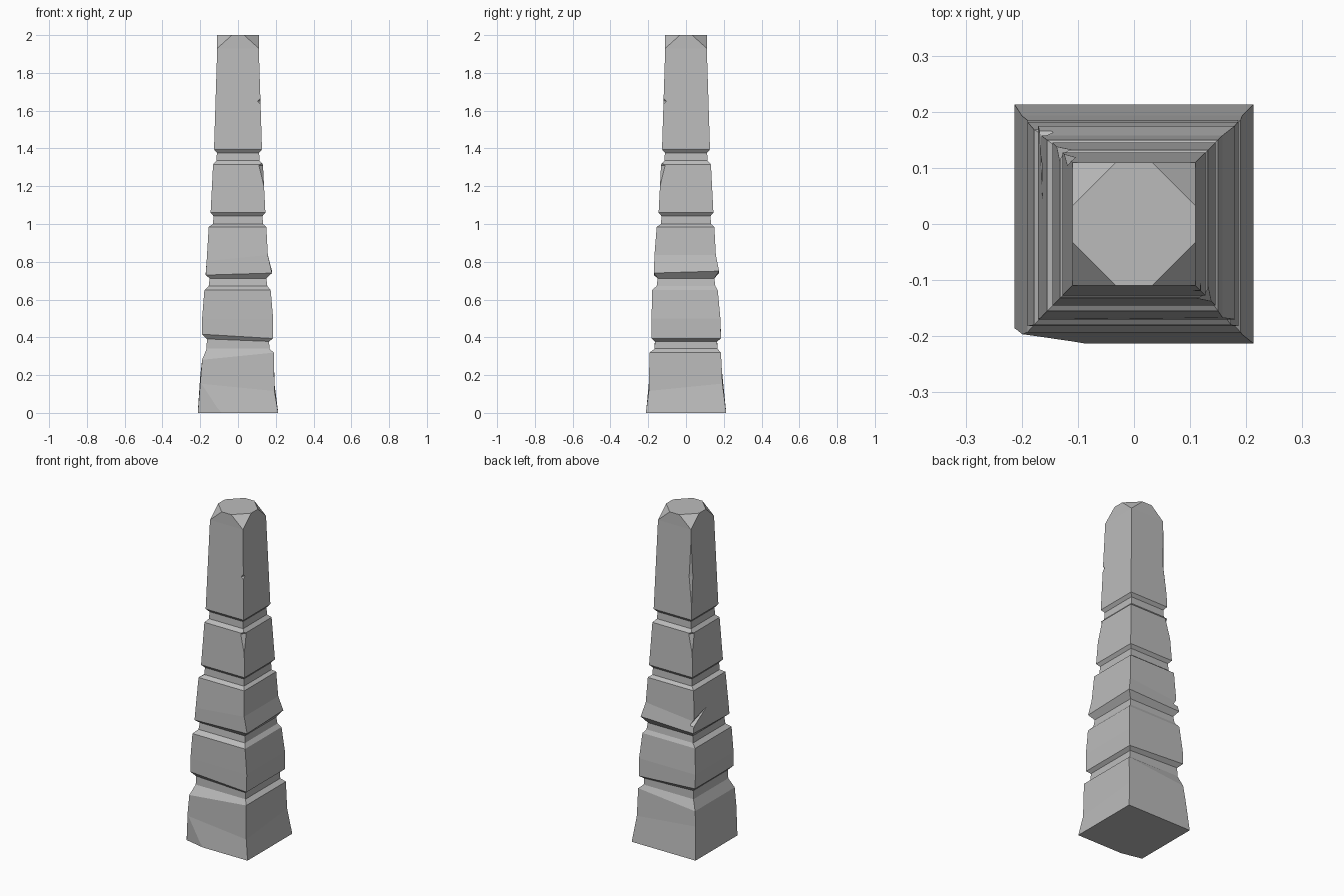
import bpy, bmesh
from mathutils import Vector

cube = bpy.data.objects.get("Cube")
if cube:
    bpy.data.objects.remove(cube, do_unlink=True)

stone = bpy.data.materials.new("grey stone")
stone.use_nodes = True
GREY = (0.5, 0.5, 0.5, 1)
stone.diffuse_color = GREY
stone.node_tree.nodes["Principled BSDF"].inputs["Base Color"].default_value = GREY


def make_object(name, bm):
    bmesh.ops.recalc_face_normals(bm, faces=bm.faces)
    mesh = bpy.data.meshes.new(name)
    bm.to_mesh(mesh)
    bm.free()
    mesh.materials.append(stone)
    obj = bpy.data.objects.new(name, mesh)
    bpy.context.collection.objects.link(obj)
    return obj


def ring(bm, z, left, right, front, back, tilt_x=0.0, tilt_y=0.0):
    """Rectangular cross-section whose height may lean across x and y."""
    corners = [(-left, -front), (right, -front), (right, back), (-left, back)]
    return [bm.verts.new((x, y, z + tilt_x * x + tilt_y * y)) for x, y in corners]


def square(bm, z, half, tilt_x=0.0, tilt_y=0.0):
    return ring(bm, z, half, half, half, half, tilt_x, tilt_y)


# Tapering pillar: carved blocks separated by narrow square necks
bm = bmesh.new()
rings = [
    square(bm, 0, 0.213),
    ring(bm, 0.155, 0.2, 0.193, 0.197, 0.193, -0.1, 0.1),
    ring(bm, 0.3, 0.19, 0.19, 0.193, 0.185, 0.1),
    square(bm, 0.34, 0.166),
    square(bm, 0.385, 0.165, -0.04),
    ring(bm, 0.405, 0.19, 0.185, 0.182, 0.185, -0.06),
    ring(bm, 0.5, 0.19, 0.186, 0.182, 0.182),
    ring(bm, 0.65, 0.178, 0.173, 0.18, 0.168),
    square(bm, 0.672, 0.155),
    square(bm, 0.712, 0.15),
    ring(bm, 0.74, 0.171, 0.18, 0.17, 0.175, 0.03, 0.03),
    ring(bm, 0.82, 0.166, 0.158, 0.167, 0.158, 0.1),
    ring(bm, 0.985, 0.155, 0.15, 0.155, 0.15),
]
for base, top, low, high, neck in ((1.06, 1.315, 0.145, 0.132, 0.13),
                                   (1.395, 1.93, 0.127, 0.11, 0.112)):
    rings += [square(bm, base - 0.06, neck + 0.002), square(bm, base - 0.018, neck),
              square(bm, base, low), square(bm, top, high)]
rings.append(square(bm, 2, 0.11))

for lower, upper in zip(rings, rings[1:]):
    for i in range(4):
        j = (i + 1) % 4
        bm.faces.new((lower[i], lower[j], upper[j], upper[i]))
bm.faces.new(rings[0][::-1])
bm.faces.new(rings[-1])

# Four clipped corners on the crown
for sx in (-1, 1):
    for sy in (-1, 1):
        a = Vector((sx * 0.032, sy * 0.11, 2))
        b = Vector((sx * 0.11, sy * 0.032, 2))
        c = Vector((sx * 0.11, sy * 0.11, 1.93))
        normal = (b - a).cross(c - a)
        if normal.z < 0:
            normal.negate()
        geom = bm.verts[:] + bm.edges[:] + bm.faces[:]
        cut = bmesh.ops.bisect_plane(bm, geom=geom, plane_co=a, plane_no=normal,
                                     clear_outer=True)
        edges = [e for e in cut["geom_cut"] if isinstance(e, bmesh.types.BMEdge)]
        bmesh.ops.holes_fill(bm, edges=edges, sides=0)
pillar = make_object("stone_pillar", bm)


def chip(points):
    """Break a convex flake away from the pillar."""
    cutter_bm = bmesh.new()
    verts = [cutter_bm.verts.new(p) for p in points]
    bmesh.ops.convex_hull(cutter_bm, input=verts)
    cutter = make_object("chip_cutter", cutter_bm)
    cutter.hide_render = True
    mod = pillar.modifiers.new("chip", "BOOLEAN")
    mod.operation = "DIFFERENCE"
    mod.solver = "EXACT"
    mod.object = cutter
    bpy.context.view_layer.objects.active = pillar
    bpy.ops.object.modifier_apply(modifier=mod.name)
    bpy.data.objects.remove(cutter, do_unlink=True)


def corner_chip(sx, sy, low, mid, high, reach):
    """Shave a vertical corner; each of low, mid, high is (height, half width)."""
    (z0, h0), (z1, h1), (z2, h2) = low, mid, high
    chip([(sx * h0, sy * h0, z0), (sx * h2, sy * h2, z2),
          (sx * (h1 - reach), sy * (h1 + 0.01), z1),
          (sx * (h1 + 0.01), sy * (h1 - reach), z1),
          (sx * (h1 + 0.05), sy * (h1 + 0.05), z1)])


# Weathered flakes on the corners
corner_chip(1, -1, (1.17, 0.142), (1.31, 0.134), (1.36, 0.14), 0.035)
corner_chip(1, -1, (1.63, 0.122), (1.65, 0.119), (1.67, 0.121), 0.025)
corner_chip(-1, 1, (1.4, 0.13), (1.65, 0.119), (1.92, 0.112), 0.025)
corner_chip(-1, 1, (1.17, 0.142), (1.31, 0.134), (1.36, 0.14), 0.035)

# Broken foot at the front and the slanting gash on the side
chip([(-0.08, -0.214, -0.01), (-0.213, -0.185, -0.01), (-0.199, -0.198, 0.2),
      (-0.3, -0.3, -0.01), (-0.3, -0.3, 0.2)])
chip([(-0.17, 0.0, 0.87), (-0.14, 0.16, 0.78), (-0.19, 0.2, 0.84),
      (-0.19, 0.2, 0.755), (-0.2, 0.0, 0.87)])

for poly in pillar.data.polygons:
    poly.use_smooth = False
